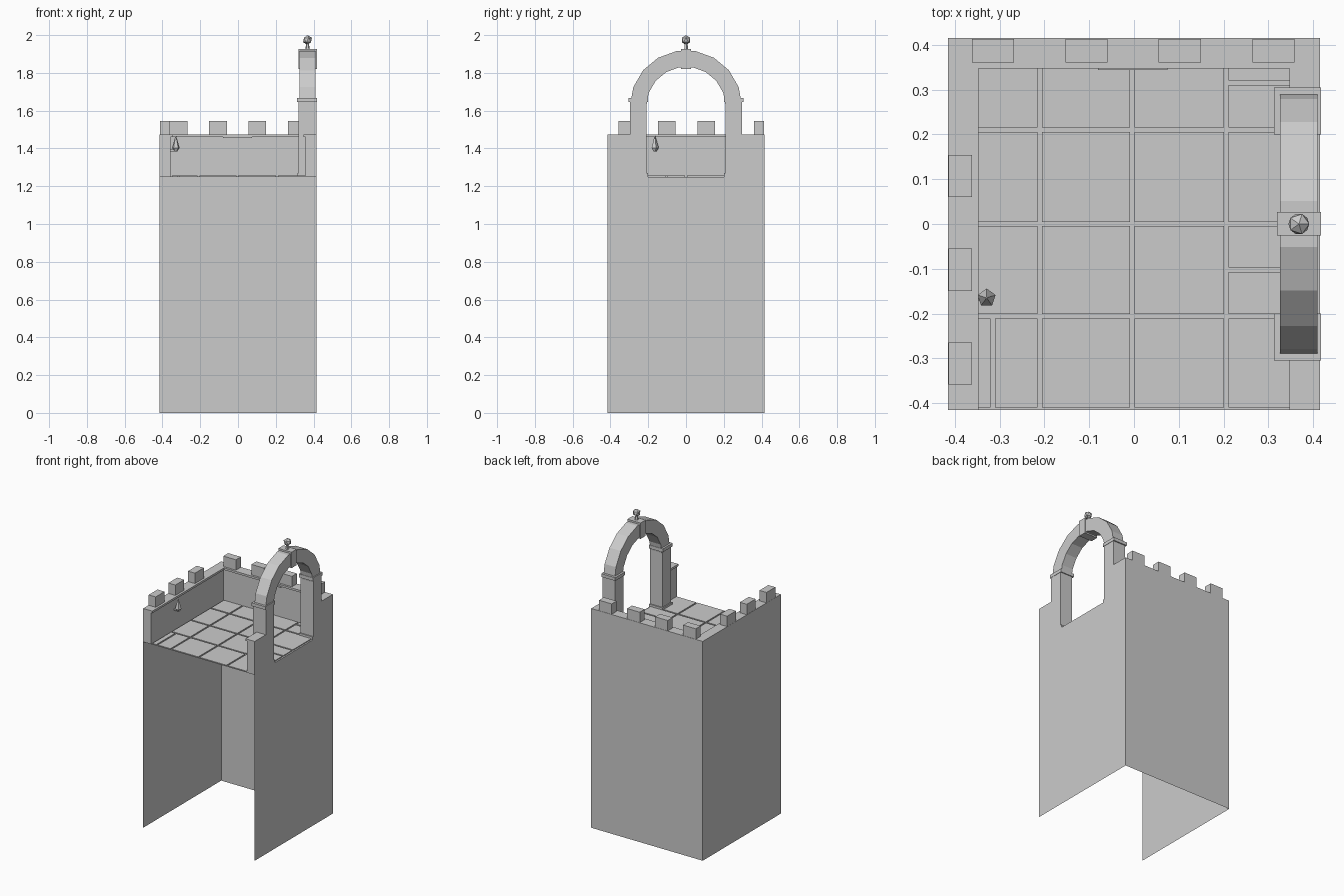
import bpy, bmesh, math
from mathutils import Matrix, Vector

cube = bpy.data.objects.get("Cube")
if cube:
    bpy.data.objects.remove(cube, do_unlink=True)

stone = bpy.data.materials.new("grey_stone")
stone.use_nodes = True
GREY = (0.6, 0.6, 0.6, 1)
stone.diffuse_color = GREY
stone.node_tree.nodes["Principled BSDF"].inputs["Base Color"].default_value = GREY

W = 0.415          # half width of the tower
FLOOR = 1.25       # floor level
TOP = 1.475        # parapet top
INNER = 0.347      # inner edge of the parapet coping


def finish(name, bm):
    me = bpy.data.meshes.new(name)
    bm.to_mesh(me)
    bm.free()
    me.materials.append(stone)
    ob = bpy.data.objects.new(name, me)
    bpy.context.scene.collection.objects.link(ob)
    return ob


def boxes(name, ranges):
    """One object from boxes given as (x0, x1, y0, y1, z0, z1)."""
    bm = bmesh.new()
    for x0, x1, y0, y1, z0, z1 in ranges:
        centre = Vector((x0 + x1, y0 + y1, z0 + z1)) / 2
        size = Matrix.Diagonal((x1 - x0, y1 - y0, z1 - z0, 1))
        bmesh.ops.create_cube(bm, size=1, matrix=Matrix.Translation(centre) @ size)
    return finish(name, bm)


def sheet(name, corners):
    bm = bmesh.new()
    bm.faces.new([bm.verts.new(c) for c in corners])
    return finish(name, bm)


def cone(name, centre, r1, r2, z0, z1, sides=5):
    bm = bmesh.new()
    bmesh.ops.create_cone(bm, cap_ends=True, segments=sides, radius1=r1, radius2=r2,
                          depth=z1 - z0,
                          matrix=Matrix.Translation((*centre, (z0 + z1) / 2)))
    return finish(name, bm)


# Thin tower walls on three sides, front left open
for name, a, b in (("left_wall", (W, -W), (W, W)),
                   ("back_wall", (W, W), (-W, W)),
                   ("right_wall", (-W, W), (-W, -W))):
    sheet(name, [(*a, 0), (*b, 0), (*b, FLOOR), (*a, FLOOR)])

# Floor bed and raised paving tiles
sheet("floor", [(-W, -W, FLOOR), (W, -W, FLOOR), (W, W, FLOOR), (-W, W, FLOOR)])
G = 0.005
columns = [-0.355, -0.21, -0.004, 0.206, 0.41]
rows = [-0.415, -0.206, 0, 0.21, 0.355]
tiles = []
for i in range(4):
    for j in range(4):
        xs, ys = columns[i:i + 2], rows[j:j + 2]
        if (i, j) == (0, 0):
            xs = [xs[0], -0.315, xs[1]]
        if (i, j) == (3, 1):
            ys = [ys[0], -0.102, ys[1]]
        if (i, j) == (3, 3):
            ys = [ys[0], 0.315, ys[1]]
        for x0, x1 in zip(xs, xs[1:]):
            for y0, y1 in zip(ys, ys[1:]):
                tiles.append((x0 + G, x1 - G, y0 + G, y1 - G, FLOOR, FLOOR + 0.006))
boxes("floor_tiles", tiles)

# Parapets with a slightly overhanging coping
LIP = TOP - 0.014
for name, thick, z0, z1 in (("parapet", W - 0.058, FLOOR, LIP), ("coping", INNER, LIP, TOP)):
    boxes("right_" + name, [(-W, -thick, -W, W, z0, z1)])
    boxes("back_" + name, [(-thick, W, thick, W, z0, z1)])
    boxes("left_" + name, [(thick, W, -W, -0.25, z0, z1), (thick, W, 0.25, thick, z0, z1)])
boxes("back_coping_chip", [(-0.08, 0.075, 0.344, 0.36, LIP - 0.006, LIP + 0.004)])

# Battlements on the back and right parapets
H = 0.047
boxes("back_battlements", [(x - H, x + H, 0.361, 0.413, TOP, TOP + 0.07)
                           for x in (-0.315, -0.106, 0.102, 0.311)])
boxes("right_battlements", [(-0.414, -0.362, y - H, y + H, TOP, TOP + 0.07)
                            for y in (-0.311, -0.102, 0.107)])

# Arch legs with bases and imposts
SPRING = 1.6225
legs, bases, imposts = [], [], []
for s in (-1, 1):
    def span(a, b):
        return sorted((s * a, s * b))
    legs.append((0.321, W, *span(0.208, 0.297), FLOOR, 1.65))
    bases.append((0.314, W, *span(0.2, 0.303), FLOOR, FLOOR + 0.02))
    imposts.append((0.313, W + 0.002, *span(0.2, 0.305), 1.645, 1.667))
boxes("arch_legs", legs)
boxes("arch_bases", bases)
boxes("arch_imposts", imposts)

# Faceted round arch
bm = bmesh.new()
STEPS = 9
rings = []
for k in range(STEPS + 1):
    a = math.pi * k / STEPS
    rings.append([bm.verts.new((x, r * math.cos(a), SPRING + r * math.sin(a)))
                  for x, r in ((0.326, 0.21), (0.41, 0.21), (0.41, 0.297), (0.326, 0.297))])
for p, q in zip(rings, rings[1:]):
    for m in range(4):
        n = (m + 1) % 4
        bm.faces.new((p[m], p[n], q[n], q[m]))
bm.faces.new(rings[0])
bm.faces.new(rings[-1])
bmesh.ops.recalc_face_normals(bm, faces=bm.faces)
finish("arch_ring", bm)

# Keystone and ball finial
boxes("keystone", [(0.319, W + 0.002, -0.026, 0.027, 1.82, 1.927)])
cone("finial_stem", (0.368, 0), 0.012, 0.007, 1.925, 1.96)
bm = bmesh.new()
bmesh.ops.create_icosphere(bm, subdivisions=1, radius=0.026,
                           matrix=Matrix.Translation((0.368, 0, 1.974)))
finish("finial_ball", bm)

# Wall lantern on a bracket
spot = (-0.329, -0.165)
cone("lantern_hood", spot, 0.021, 0.002, 1.402, 1.466)
cone("lantern_bowl", spot, 0.008, 0.02, 1.384, 1.402)
boxes("lantern_bracket", [(-0.36, -0.329, -0.171, -0.159, 1.385, 1.395)])
